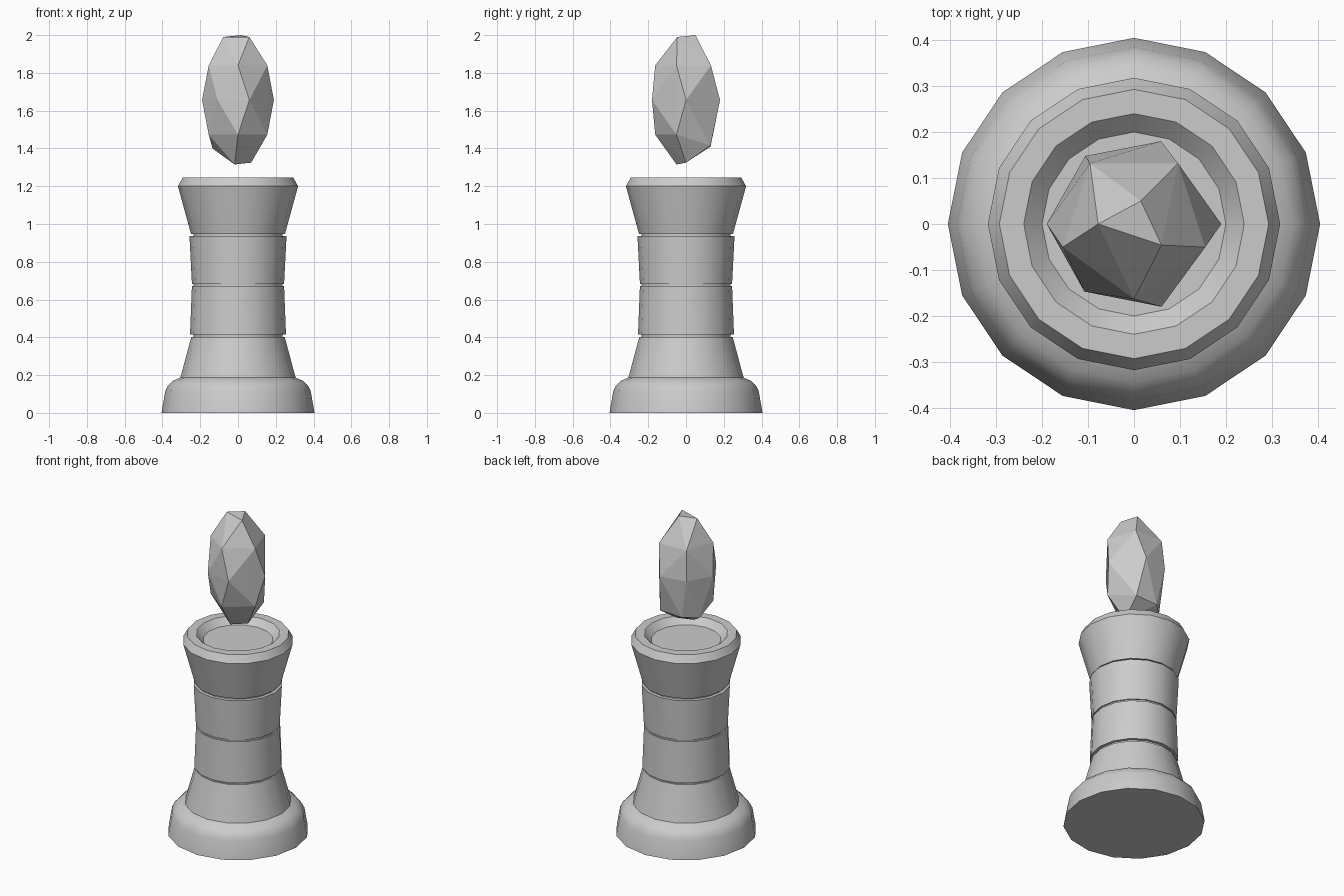
import bpy, bmesh
from math import cos, sin, pi, radians

if "Cube" in bpy.data.objects:
    bpy.data.objects.remove(bpy.data.objects["Cube"])

SIDES = 16


def new_object(name, bm):
    bmesh.ops.recalc_face_normals(bm, faces=bm.faces)
    mesh = bpy.data.meshes.new(name)
    bm.to_mesh(mesh)
    bm.free()
    ob = bpy.data.objects.new(name, mesh)
    bpy.context.collection.objects.link(ob)
    return ob


def lathe(name, profile):
    """Revolve (radius, z) points around z and cap both ends."""
    bm = bmesh.new()
    rings = [[bm.verts.new((r * cos(2 * pi * i / SIDES), r * sin(2 * pi * i / SIDES), z))
              for i in range(SIDES)] for r, z in profile]
    for a, b in zip(rings, rings[1:]):
        for i in range(SIDES):
            j = (i + 1) % SIDES
            bm.faces.new((a[i], a[j], b[j], b[i]))
    bm.faces.new(rings[0])
    bm.faces.new(rings[-1])
    ob = new_object(name, bm)
    bpy.ops.object.select_all(action='DESELECT')
    ob.select_set(True)
    bpy.context.view_layer.objects.active = ob
    bpy.ops.object.shade_smooth_by_angle(angle=radians(30))
    return ob


# Pedestal: rounded foot, grooved shaft and flared, dished top in one profile
lathe("pedestal", [
    (0.405, 0.0), (0.385, 0.115), (0.37, 0.145), (0.345, 0.17), (0.305, 0.187),
    (0.247, 0.403), (0.236, 0.403), (0.236, 0.416),       # lower cone, groove
    (0.254, 0.416), (0.244, 0.672), (0.236, 0.672), (0.236, 0.683),  # band, groove
    (0.244, 0.683), (0.257, 0.937), (0.236, 0.937), (0.236, 0.948),  # band, groove
    (0.249, 0.948), (0.318, 1.20), (0.293, 1.245),        # flared capital
    (0.24, 1.245), (0.20, 1.205),                         # dish
])

# Floating crystal: convex hull of irregular rings
ring = [(0.163 * cos(radians(a)), 0.163 * sin(radians(a))) for a in range(-90, 270, 72)]
points = [(-0.078, 0, 1.99), (0.015, 0.05, 2.0), (0.06, -0.046, 1.99)]
points += [(x, y, 1.84) for x, y in ring]
points += [(x, y, 1.656) for x, y in (
    (0.19, 0), (0.059, 0.18), (-0.106, 0.148), (-0.19, 0), (-0.108, -0.147), (0.06, -0.18))]
points += [(x, y, 1.473) for x, y in ring if y < 0]
points += [(0.09, 0.13, 1.415), (-0.06, 0.13, 1.41), (-0.135, 0.06, 1.40),
           (-0.018, -0.05, 1.315), (0.07, 0.0, 1.325)]
bm = bmesh.new()
for p in points:
    bm.verts.new(p)
hull = bmesh.ops.convex_hull(bm, input=bm.verts)
bmesh.ops.delete(bm, geom=[v for v in bm.verts if not v.link_faces], context='VERTS')
new_object("crystal", bm)
